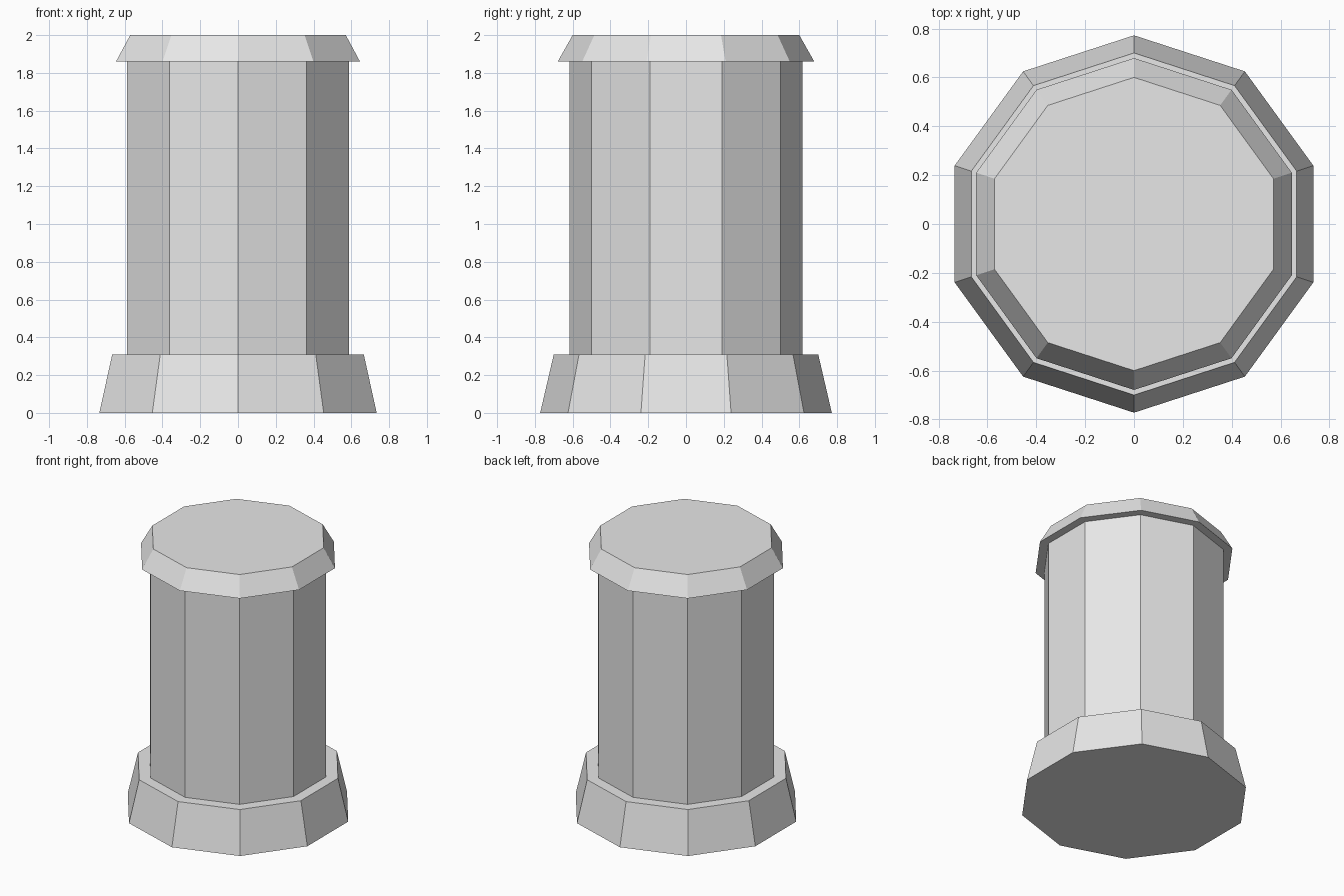
import bpy

default_cube = bpy.data.objects.get("Cube")
if default_cube:
    bpy.data.objects.remove(default_cube, do_unlink=True)

SIDES = 10

stone = bpy.data.materials.new("light_grey_stone")
stone.use_nodes = True
grey = (0.8, 0.8, 0.8, 1.0)
stone.diffuse_color = grey
stone.node_tree.nodes["Principled BSDF"].inputs["Base Color"].default_value = grey


def tier(name, bottom_radius, top_radius, bottom, top):
    """Flat-sided ten-sided drum between two heights, with a corner on +y and -y."""
    bpy.ops.mesh.primitive_cone_add(
        vertices=SIDES, radius1=bottom_radius, radius2=top_radius,
        depth=top - bottom, location=(0, 0, (bottom + top) / 2))
    obj = bpy.context.object
    obj.name = obj.data.name = name
    obj.data.materials.append(stone)
    return obj


# Flared foot, straight column, bevelled lid
tier("base", 0.772, 0.70, 0.0, 0.31)
tier("shaft", 0.618, 0.618, 0.31, 1.86)
tier("cap", 0.679, 0.60, 1.86, 2.0)
